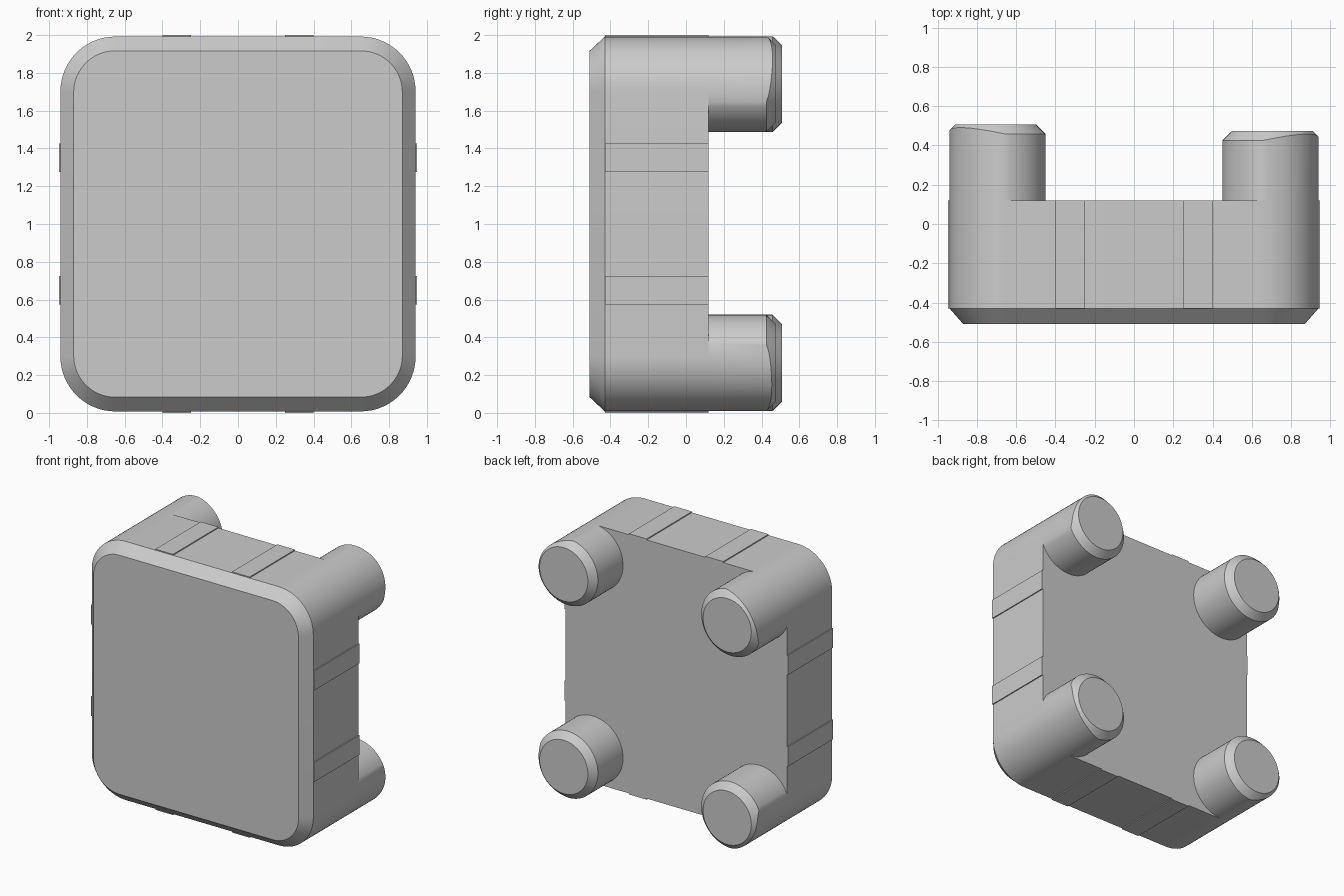
import bpy
import bmesh
import math

if "Cube" in bpy.data.objects:
    bpy.data.objects.remove(bpy.data.objects["Cube"], do_unlink=True)

GREY = (0.6, 0.6, 0.6, 1.0)
grey = bpy.data.materials.new("plain_grey")
grey.use_nodes = True
grey.diffuse_color = GREY
grey.node_tree.nodes["Principled BSDF"].inputs["Base Color"].default_value = GREY

MID_Z = 1.0
HALF_X, HALF_Z, CORNER = 0.94, 0.992, 0.29
FRONT_Y, RIM_Y, BACK_Y = -0.51, -0.43, 0.12


def rounded_ring(hx, hz, radius, steps=16):
    """Rounded rectangle outline in the x-z plane."""
    ring = []
    for quarter, (sx, sz) in enumerate([(1, 1), (-1, 1), (-1, -1), (1, -1)]):
        for i in range(steps + 1):
            a = math.pi / 2 * (quarter + i / steps)
            ring.append((sx * (hx - radius) + radius * math.cos(a),
                         MID_Z + sz * (hz - radius) + radius * math.sin(a)))
    return ring


def circle_ring(cx, cz, radius, steps=64):
    turn = 2 * math.pi / steps
    return [(cx + radius * math.cos(i * turn), cz + radius * math.sin(i * turn))
            for i in range(steps)]


def loft(name, sections):
    """Solid through matching rings, each given as (y, ring)."""
    bm = bmesh.new()
    loops = [[bm.verts.new((x, y, z)) for x, z in ring] for y, ring in sections]
    for a, b in zip(loops, loops[1:]):
        for i in range(len(a)):
            j = (i + 1) % len(a)
            bm.faces.new((a[i], a[j], b[j], b[i]))
    bm.faces.new(loops[0])
    bm.faces.new(loops[-1])
    bmesh.ops.recalc_face_normals(bm, faces=bm.faces)
    mesh = bpy.data.meshes.new(name)
    bm.to_mesh(mesh)
    bm.free()
    mesh.materials.append(grey)
    obj = bpy.data.objects.new(name, mesh)
    bpy.context.collection.objects.link(obj)
    return obj


def activate(obj):
    bpy.ops.object.select_all(action='DESELECT')
    obj.select_set(True)
    bpy.context.view_layer.objects.active = obj


def smooth(obj):
    activate(obj)
    bpy.ops.object.shade_smooth_by_angle(angle=math.radians(30))


# Rounded body with a chamfered front rim
outer = rounded_ring(HALF_X, HALF_Z, CORNER)
inner = rounded_ring(HALF_X - 0.07, HALF_Z - 0.075, CORNER - 0.07)
smooth(loft("body", [(FRONT_Y, inner), (RIM_Y, outer), (BACK_Y, outer)]))

# Four round legs with chamfered ends, trimmed to the body outline
trim = loft("leg_trim", [(-1.0, outer), (1.0, outer)])
trim.hide_render = True
LEG_R = 0.255
for side, sx, end_y in [("left", 1, 0.475), ("right", -1, 0.508)]:
    for level, cz in [("upper", 1.742), ("lower", 0.265)]:
        full = circle_ring(sx * 0.705, cz, LEG_R)
        tip = circle_ring(sx * 0.705, cz, LEG_R - 0.05)
        leg = loft(f"{level}_{side}_leg",
                   [(BACK_Y, full), (end_y - 0.05, full), (end_y, tip)])
        cut = leg.modifiers.new("trim", 'BOOLEAN')
        cut.operation = 'INTERSECT'
        cut.solver = 'EXACT'
        cut.object = trim
        activate(leg)
        bpy.ops.object.modifier_apply(modifier=cut.name)
        smooth(leg)
bpy.data.objects.remove(trim, do_unlink=True)


def strip(name, cx, cz, hx, hz):
    ring = [(cx + a * hx, cz + b * hz)
            for a, b in [(1, 1), (-1, 1), (-1, -1), (1, -1)]]
    loft(name, [(RIM_Y, ring), (BACK_Y, ring)])


# Thin raised strips, two on each of the four sides
WIDE, THICK = 0.075, 0.008
for n, offset in enumerate([-0.325, 0.325], 1):
    strip(f"left_strip_{n}", HALF_X, MID_Z + offset * 1.08, THICK, WIDE)
    strip(f"right_strip_{n}", -HALF_X, MID_Z + offset * 1.08, THICK, WIDE)
    strip(f"top_strip_{n}", offset, MID_Z + HALF_Z, WIDE, THICK)
    strip(f"bottom_strip_{n}", offset, MID_Z - HALF_Z, WIDE, THICK)
